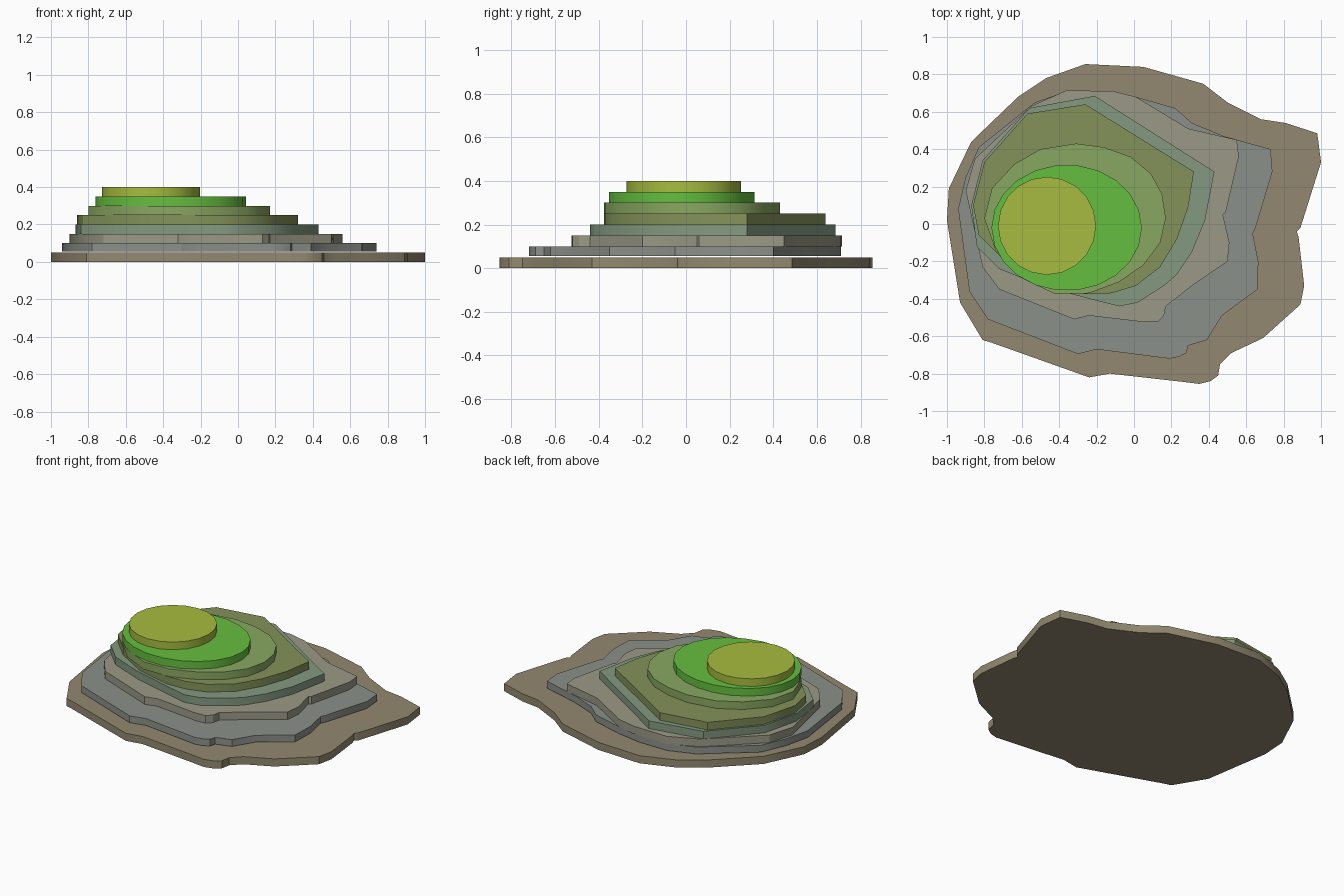
import bpy, bmesh, math

STEP = 0.05  # height of one terrace


def oval(cx, cy, rx, ry, sides):
    return [(cx + rx * math.cos(i * math.tau / sides),
             cy + ry * math.sin(i * math.tau / sides)) for i in range(sides)]


def terrace(name, level, outline, color, lift=0.0):
    """Extrude a flat outline into one slab of the hill."""
    z0 = level * STEP + lift
    bm = bmesh.new()
    base = bm.faces.new([bm.verts.new((x, y, z0)) for x, y in outline])
    ext = bmesh.ops.extrude_face_region(bm, geom=[base], use_keep_orig=True)
    for v in ext["geom"]:
        if isinstance(v, bmesh.types.BMVert):
            v.co.z = (level + 1) * STEP
    bmesh.ops.recalc_face_normals(bm, faces=bm.faces)
    mesh = bpy.data.meshes.new(name)
    bm.to_mesh(mesh)
    bm.free()
    obj = bpy.data.objects.new(name, mesh)
    bpy.context.collection.objects.link(obj)
    mat = bpy.data.materials.new(name + "_color")
    mat.diffuse_color = (*color, 1)
    mesh.materials.append(mat)
    bpy.ops.object.select_all(action='DESELECT')
    obj.select_set(True)
    bpy.context.view_layer.objects.active = obj
    bpy.ops.object.shade_smooth_by_angle(angle=math.radians(30))


# Rocky shore with small coves
shore = [(-.26, .855), (.05, .84), (.37, .75), (.50, .65), (.68, .56), (.81, .54),
         (.98, .485), (1, .33), (.89, -.02), (.87, -.04), (.88, -.07), (.91, -.33),
         (.89, -.43), (.69, -.61), (.52, -.69), (.46, -.75), (.45, -.81), (.41, -.84),
         (.35, -.855), (.27, -.845), (-.13, -.80), (-.24, -.82), (-.76, -.635),
         (-.81, -.62), (-.93, -.42), (-1, .02), (-.99, .19), (-.87, .44),
         (-.62, .68), (-.47, .78)]
terrace("shore", 0, shore, (.29, .25, .16))

# Lower rock ledges
lower = [(-.36, .71), (-.16, .71), (.01, .68), (.22, .62), (.31, .54), (.48, .47),
         (.73, .40), (.74, .28), (.65, -.02), (.635, -.05), (.665, -.20), (.66, -.35),
         (.47, -.49), (.39, -.62), (.29, -.65), (.28, -.69), (.24, -.71), (.19, -.72),
         (-.20, -.67), (-.30, -.695), (-.78, -.51), (-.88, -.36), (-.94, .08),
         (-.90, .25), (-.83, .41), (-.53, .65)]
terrace("lower_ledge", 1, lower, (.26, .28, .25), lift=.005)

upper = [(-.36, .715), (-.11, .71), (.01, .68), (.29, .51), (.55, .45), (.56, .36),
         (.49, .06), (.475, .05), (.51, -.10), (.50, -.20), (.31, -.33), (.17, -.44),
         (.16, -.49), (.13, -.52), (.06, -.525), (-.24, -.49), (-.32, -.51),
         (-.72, -.35), (-.81, -.23), (-.90, .18), (-.85, .35), (-.55, .63)]
terrace("upper_ledge", 2, upper, (.33, .32, .24))

# Grassy slopes with one straight, steep side
scrub = [(-.21, .685), (.43, .28), (.38, .02), (.31, -.15), (.23, -.27), (.16, -.33),
         (.02, -.42), (-.08, -.44), (-.20, -.41), (-.50, -.33), (-.72, -.24),
         (-.84, -.12), (-.87, .10), (-.81, .34), (-.56, .62)]
terrace("scrub_slope", 3, scrub, (.23, .32, .22))

meadow = [(-.26, .64), (.32, .28), (.29, .09), (.23, -.08), (.14, -.23), (.01, -.33),
          (-.12, -.37), (-.26, -.375), (-.50, -.31), (-.70, -.19), (-.83, -.06),
          (-.86, .10), (-.80, .33), (-.57, .59)]
terrace("meadow_slope", 4, meadow, (.23, .29, .10))

grass = [(-.31, .43), (-.16, .41), (-.02, .36), (.09, .27), (.15, .16), (.17, .03),
         (.14, -.10), (.05, -.22), (-.08, -.31), (-.24, -.37), (-.42, -.375),
         (-.60, -.29), (-.74, -.14), (-.80, .03), (-.76, .19), (-.64, .32), (-.50, .40)]
terrace("grass_slope", 5, grass, (.25, .39, .12))

# Rounded hilltop
terrace("hill_shoulder", 6, oval(-.36, -.02, .402, .337, 22), (.13, .52, .05))
terrace("hill_summit", 7, oval(-.465, -.01, .262, .262, 20), (.39, .50, .05))
